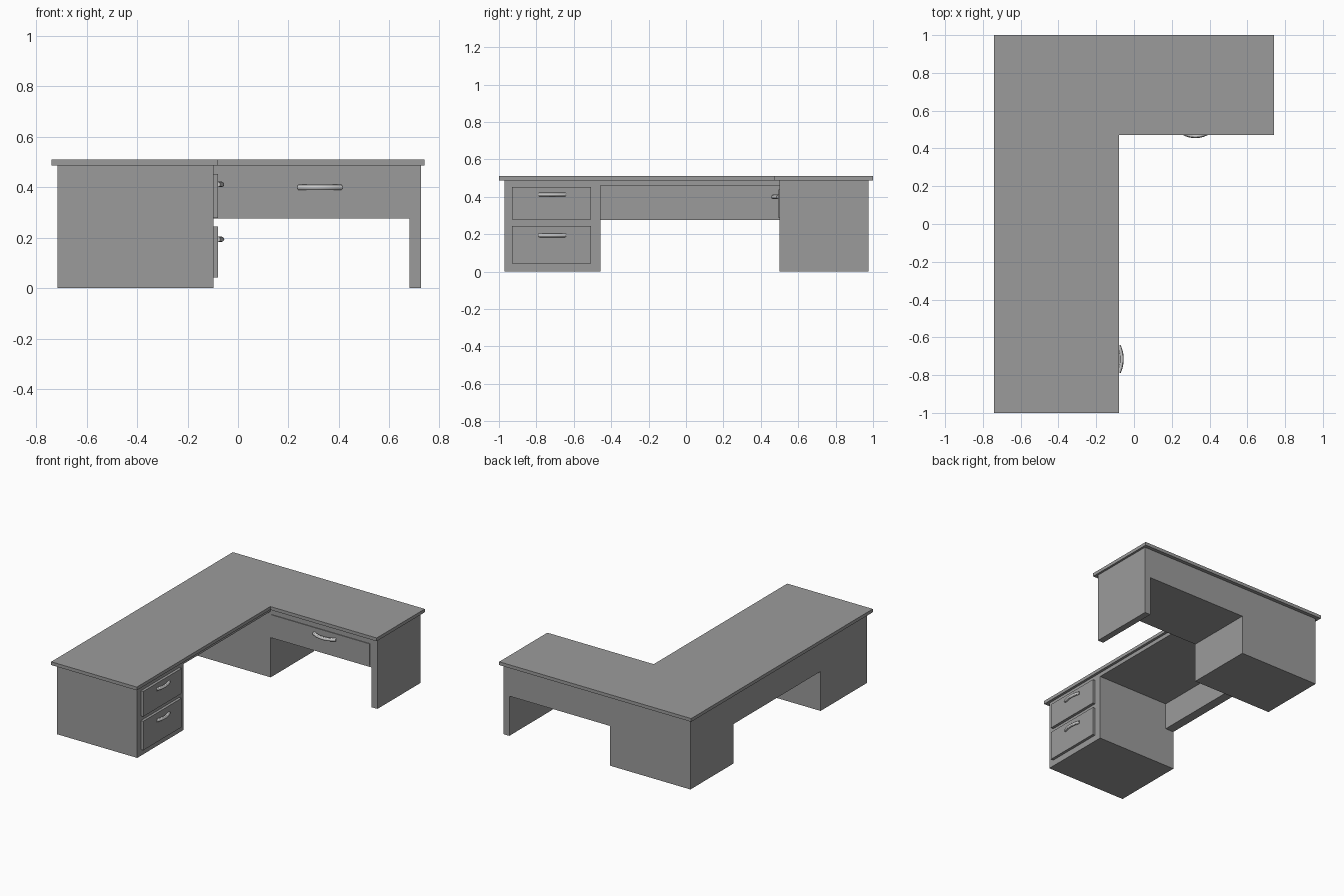
import bpy, bmesh, math
from mathutils import Vector

if "Cube" in bpy.data.objects:
    bpy.data.objects.remove(bpy.data.objects["Cube"])

dark = bpy.data.materials.new("dark_grey")
dark.diffuse_color = (0.33, 0.33, 0.33, 1)
dark.use_nodes = True
dark.node_tree.nodes["Principled BSDF"].inputs["Base Color"].default_value = dark.diffuse_color


def prism(name, profile, axis, lo, hi):
    """Extrude a flat profile along x, y or z; profile uses the other two axes in order."""
    bm = bmesh.new()
    place = {'x': lambda a, b, t: (t, a, b),
             'y': lambda a, b, t: (a, t, b),
             'z': lambda a, b, t: (a, b, t)}[axis]
    face = bm.faces.new([bm.verts.new(place(a, b, lo)) for a, b in profile])
    out = bmesh.ops.extrude_face_region(bm, geom=[face])
    verts = [v for v in out['geom'] if isinstance(v, bmesh.types.BMVert)]
    bmesh.ops.translate(bm, verts=verts, vec=Vector(place(0, 0, hi - lo)))
    bmesh.ops.recalc_face_normals(bm, faces=bm.faces)
    mesh = bpy.data.meshes.new(name)
    bm.to_mesh(mesh)
    bm.free()
    mesh.materials.append(dark)
    ob = bpy.data.objects.new(name, mesh)
    bpy.context.collection.objects.link(ob)
    return ob


def box(name, x, y, z):
    return prism(name, [(x[0], y[0]), (x[1], y[0]), (x[1], y[1]), (x[0], y[1])], 'z', *z)


def handle(name, centre, half, depth, radius, turn):
    """Bow handle bulging towards local -y: a round section swept along a shallow arc."""
    bm = bmesh.new()
    n, sides = 16, 12
    rings = []
    for i in range(n + 1):
        u = 2 * i / n - 1
        mid = Vector((u * half, -depth * (1 - u * u), 0))
        out = Vector((2 * depth * u, -half, 0)).normalized()
        angles = [2 * math.pi * k / sides for k in range(sides)]
        rings.append([bm.verts.new(mid + radius * (out * math.cos(a) + Vector((0, 0, math.sin(a)))))
                      for a in angles])
    for r, s in zip(rings, rings[1:]):
        for k in range(sides):
            j = (k + 1) % sides
            bm.faces.new((r[k], r[j], s[j], s[k]))
    bm.faces.new(rings[0])
    bm.faces.new(rings[-1])
    bmesh.ops.recalc_face_normals(bm, faces=bm.faces)
    mesh = bpy.data.meshes.new(name)
    bm.to_mesh(mesh)
    bm.free()
    ob = bpy.data.objects.new(name, mesh)
    bpy.context.collection.objects.link(ob)
    ob.location = centre
    ob.rotation_euler.z = turn
    bpy.ops.object.select_all(action='DESELECT')
    ob.select_set(True)
    bpy.context.view_layer.objects.active = ob
    bpy.ops.object.shade_smooth_by_angle()


# L-shaped desktop
prism("desktop", [(-0.74, -1), (-0.08, -1), (-0.08, 0.47), (0.74, 0.47),
                  (0.74, 1), (-0.74, 1)], 'z', 0.487, 0.51)

# long arm: two pedestals bridged by a board under the top
prism("main_carcass", [(-0.97, 0), (-0.458, 0), (-0.458, 0.46), (0.5, 0.46), (0.5, 0),
                       (0.975, 0), (0.975, 0.487), (-0.97, 0.487)], 'x', -0.717, -0.098)
box("modesty_panel", (-0.717, -0.652), (-0.458, 0.5), (0.275, 0.46))

# short arm: drawer case with an end panel
prism("return_carcass", [(-0.098, 0.277), (0.68, 0.277), (0.68, 0), (0.725, 0),
                         (0.725, 0.487), (-0.098, 0.487)], 'y', 0.5, 0.975)

# pedestal drawers
for label, z0, z1, hz in (("lower", 0.043, 0.245, 0.194), ("upper", 0.278, 0.453, 0.412)):
    box(label + "_drawer_front", (-0.10, -0.079), (-0.93, -0.508), (z0, z1))
    handle(label + "_drawer_handle", (-0.08, -0.715, hz), 0.07, 0.015, 0.0105, math.pi / 2)

# return drawer
box("return_drawer_front", (-0.09, 0.668), (0.495, 0.5), (0.287, 0.44))
handle("return_drawer_handle", (0.325, 0.494, 0.4), 0.083, 0.028, 0.0115, 0)
